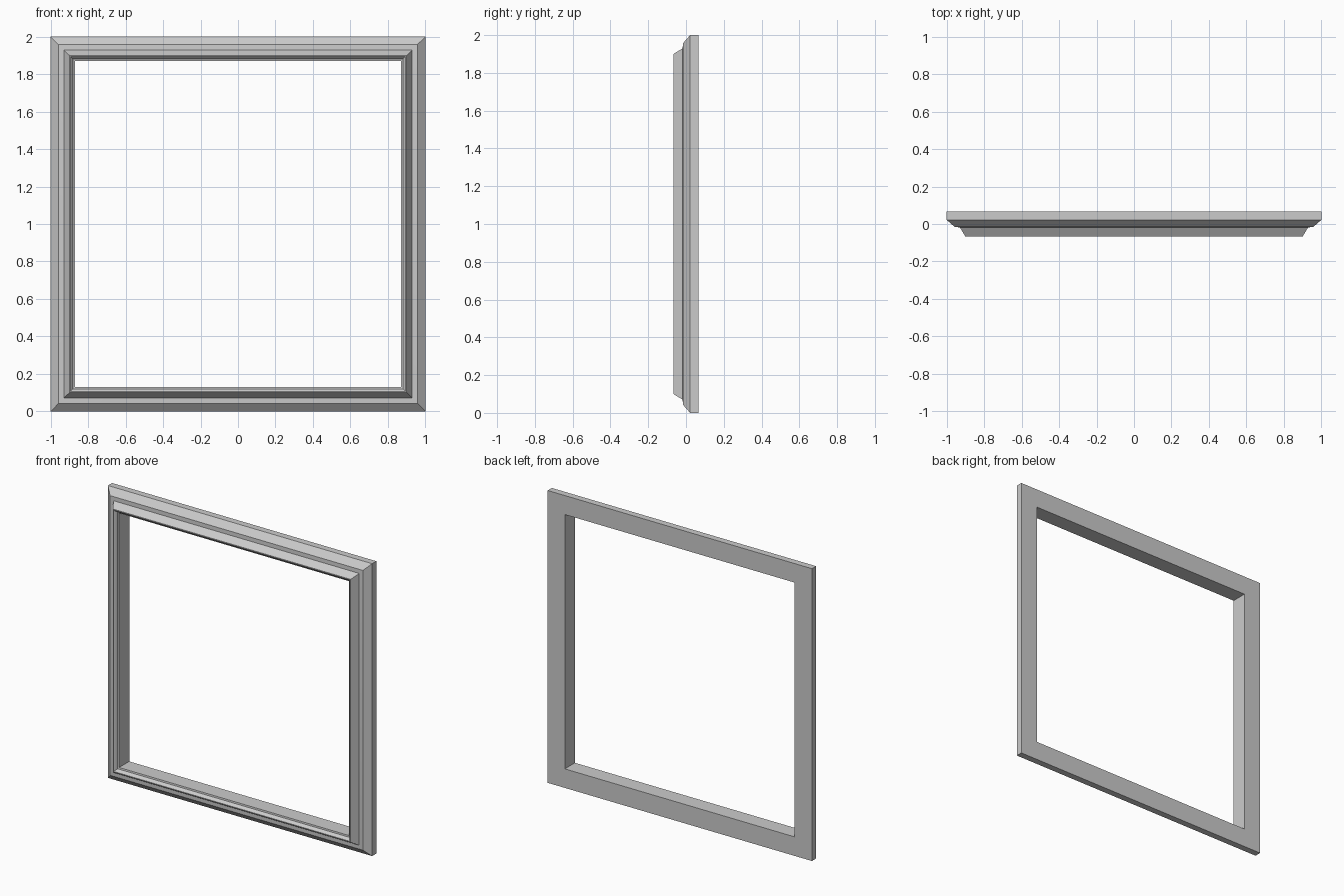
import bpy, bmesh

if "Cube" in bpy.data.objects:
    bpy.data.objects.remove(bpy.data.objects["Cube"])

# Moulding cross-section: (inset from the outer edge, depth y)
PROFILE = [(0, 0.067), (0, 0.022), (0.043, -0.016), (0.07, -0.018),
           (0.1, -0.067), (0.106, -0.067), (0.116, -0.058),
           (0.12, -0.045), (0.13, -0.042), (0.13, 0.067)]
CORNERS = [(-1, -1), (1, -1), (1, 1), (-1, 1)]


def sweep_frame(name, profile):
    """Sweep a closed profile round a square with mitred corners."""
    bm = bmesh.new()
    rings = [[bm.verts.new((sx * (1 - d), y, 1 + sz * (1 - d))) for d, y in profile]
             for sx, sz in CORNERS]
    n = len(profile)
    for i in range(4):
        a, b = rings[i], rings[(i + 1) % 4]
        for j in range(n):
            k = (j + 1) % n
            bm.faces.new((a[j], b[j], b[k], a[k]))
    bmesh.ops.recalc_face_normals(bm, faces=bm.faces)
    mesh = bpy.data.meshes.new(name)
    bm.to_mesh(mesh)
    bm.free()
    obj = bpy.data.objects.new(name, mesh)
    bpy.context.collection.objects.link(obj)
    return obj


# Square picture frame moulding
frame = sweep_frame("picture_frame", PROFILE)
bpy.context.view_layer.objects.active = frame
frame.select_set(True)
bpy.ops.object.shade_smooth_by_angle(angle=0.6)
